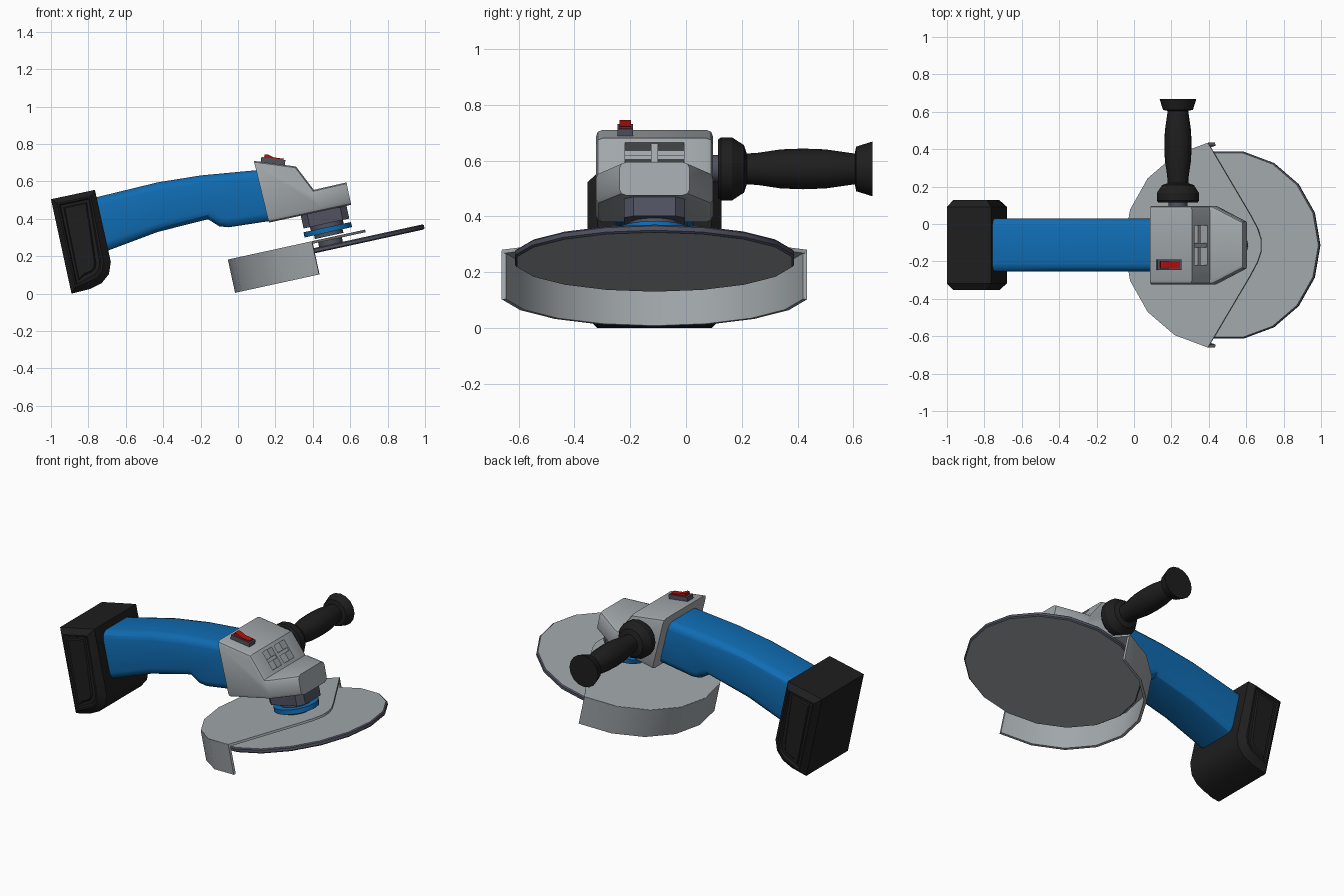
import bpy, bmesh, math
from mathutils import Matrix, Vector

if "Cube" in bpy.data.objects:
    bpy.data.objects.remove(bpy.data.objects["Cube"])

YC = -0.113                                   # centre plane of the tool
TILT = math.radians(12.3)
U = Vector((math.cos(TILT), 0, math.sin(TILT)))


def material(name, rgb):
    m = bpy.data.materials.new(name)
    m.diffuse_color = (*rgb, 1)
    m.use_nodes = True
    m.node_tree.nodes["Principled BSDF"].inputs["Base Color"].default_value = m.diffuse_color
    return m


BLUE = material("blue plastic", (0.005, 0.15, 0.45))
GREY = material("light grey metal", (0.36, 0.39, 0.41))
DARK = material("dark slate metal", (0.08, 0.085, 0.12))
BLACK = material("black rubber", (0.013, 0.013, 0.013))
RED = material("red switch", (0.45, 0.005, 0.005))

SPINDLE = Matrix.Translation((0.5, YC, 0.25)) @ Matrix.Rotation(-TILT, 4, 'Y')
SIDE = Matrix.Translation((0, YC, 0)) @ Matrix.Rotation(math.pi / 2, 4, 'X')


def finish(name, bm, mats, matrix=None):
    if matrix is not None:
        bm.transform(matrix)
    bmesh.ops.recalc_face_normals(bm, faces=bm.faces)
    me = bpy.data.meshes.new(name)
    bm.to_mesh(me)
    bm.free()
    for m in mats:
        me.materials.append(m)
    ob = bpy.data.objects.new(name, me)
    bpy.context.collection.objects.link(ob)
    return ob


def prism_bm(pts, lo, hi, matrix):
    bm = bmesh.new()
    f = bm.faces.new([bm.verts.new((x, y, lo)) for x, y in pts])
    ext = bmesh.ops.extrude_face_region(bm, geom=[f])["geom"]
    bmesh.ops.translate(bm, vec=(0, 0, hi - lo),
                        verts=[g for g in ext if isinstance(g, bmesh.types.BMVert)])
    bm.transform(matrix)
    bmesh.ops.recalc_face_normals(bm, faces=bm.faces)
    return bm


def round_sides(bm, width, segments):
    """Bevel the long outline edges, leaving the two ends of the part crisp."""
    bm.normal_update()
    edges = []
    for e in bm.edges:
        a, b = e.link_faces
        if abs(a.normal.y) < abs(b.normal.y):
            a, b = b, a
        if abs(a.normal.y) > 0.5 > abs(b.normal.y) and abs(b.normal.dot(U)) < 0.95:
            edges.append(e)
    bmesh.ops.bevel(bm, geom=edges, offset=width, segments=segments,
                    profile=0.5, affect='EDGES', clamp_overlap=True)


def lathe(name, prof, n, mats, matrix):
    bm = bmesh.new()
    rings = [[bm.verts.new((r * math.cos(2 * math.pi * i / n), r * math.sin(2 * math.pi * i / n), h))
              for i in range(n)] for r, h in prof]
    for a, b in zip(rings, rings[1:]):
        for i in range(n):
            j = (i + 1) % n
            bm.faces.new((a[i], a[j], b[j], b[i]))
    bm.faces.new(rings[0])
    bm.faces.new(rings[-1])
    return finish(name, bm, mats, matrix)


def box(name, size, mat, matrix):
    bm = bmesh.new()
    bmesh.ops.create_cube(bm, size=1, matrix=Matrix.Diagonal((*size, 1)))
    return finish(name, bm, [mat], matrix)


# Main body grip
body = [(-0.80, 0.505), (-0.43, 0.595), (-0.2, 0.632), (0.12, 0.662), (0.18, 0.39), (-0.05, 0.355),
        (-0.10, 0.36), (-0.16, 0.398), (-0.43, 0.33), (-0.75, 0.21)]
bm = prism_bm(body, -0.142, 0.142, SIDE)
round_sides(bm, 0.045, 3)
finish("body_grip", bm, [BLUE])

# Battery pack with raised, recessed side panels
pack = [(-1.0, 0.505), (-0.765, 0.555), (-0.68, 0.17), (-0.69, 0.105), (-0.73, 0.055),
        (-0.79, 0.025), (-0.89, 0.0)]
bm = prism_bm(pack, -0.205, 0.205, SIDE)
caps = [f for f in bm.faces if abs(f.normal.y) > 0.9]
for thick, depth in ((0.04, 0.036), (0.012, 0), (0.008, -0.012), (0.02, 0), (0.008, 0.008)):
    bmesh.ops.inset_individual(bm, faces=caps, thickness=thick, depth=depth)
finish("battery_pack", bm, [BLACK])

# Gear head, nose narrowed beyond the step
head = [(0.085, 0.71), (0.31, 0.68), (0.405, 0.555), (0.58, 0.595), (0.605, 0.475), (0.165, 0.38)]
bm = prism_bm(head, -0.21, 0.21, SIDE)
bmesh.ops.bisect_plane(bm, geom=bm.verts[:] + bm.edges[:] + bm.faces[:],
                       plane_co=(0.42, 0, 0.558), plane_no=U)
for v in bm.verts:
    if v.co.x > 0.5:
        v.co.y = YC + (v.co.y - YC) * 0.6
round_sides(bm, 0.042, 2)
gear_head = finish("gear_head", bm, [GREY])

# Vent window in the sloped face, with cross bars
VENT = Matrix.Translation((0.357, YC, 0.618)) @ Matrix.Rotation(-math.radians(37), 4, 'Y')
cutter = box("vent_cutter", (0.09, 0.21, 0.115), GREY, VENT)
cutter.hide_render = True
mod = gear_head.modifiers.new("vent", 'BOOLEAN')
mod.operation, mod.solver, mod.object = 'DIFFERENCE', 'EXACT', cutter
bpy.context.view_layer.objects.active = gear_head
bpy.ops.object.modifier_apply(modifier="vent")
bpy.data.objects.remove(cutter)
back = VENT @ Matrix.Translation((-0.025, 0, 0))
box("vent_bar_upright", (0.04, 0.025, 0.12), GREY, back)
box("vent_bar_cross", (0.03, 0.215, 0.02), GREY, back)

# Rocker switch
SWITCH = Matrix.Translation((0.187, -0.218, 0.705)) @ Matrix.Rotation(math.radians(7.6), 4, 'Y')
box("switch_base", (0.13, 0.056, 0.035), DARK, SWITCH)
rocker = [(-0.05, 0), (-0.05, 0.034), (-0.035, 0.036), (0.0, 0.024), (0.055, 0.024), (0.055, 0)]
finish("switch_rocker", prism_bm(rocker, -0.02, 0.02, SWITCH @ Matrix.Rotation(math.pi / 2, 4, 'X')), [RED])

# Spindle stack
a, b, c = 0.125, 0.11, 0.035
neck = [(a, b - c), (a - c, b), (c - a, b), (-a, b - c), (-a, c - b), (c - a, -b), (a - c, -b), (a, c - b)]
finish("spindle_neck", prism_bm(neck, 0.128, 0.21, SPINDLE), [DARK])
lathe("spindle_collar", [(0.09, 0.1), (0.09, 0.13)], 16, [DARK], SPINDLE)
lathe("spindle_ring", [(0.13, 0.08), (0.13, 0.108)], 16, [BLUE], SPINDLE)
lathe("spindle_shaft", [(0.078, 0.06), (0.078, 0.085)], 16, [DARK], SPINDLE)
lathe("spindle_flange", [(0.065, 0.0), (0.065, 0.05)], 16, [DARK], SPINDLE)

# Grinding disc with a dark rim
disc = lathe("grinding_disc", [(0.5, -0.014), (0.507, -0.008), (0.507, 0.008), (0.5, 0.014)],
             18, [GREY, DARK], SPINDLE)
for p in disc.data.polygons:
    p.material_index = 1 if len(p.vertices) == 4 else 0

# Guard: top plate and curved wall
arc = [(math.cos(math.radians(d)), math.sin(math.radians(d))) for d in range(100, 261, 20)]
nose = [(0.134, 0.165), (0.175, 0.09), (0.195, 0.03)]
plate = [(0.555 * x, 0.555 * y) for x, y in arc] + [(x, -y) for x, y in nose] + nose[::-1]
finish("guard_plate", prism_bm(plate, 0.038, 0.052, SPINDLE), [GREY])
wall = [(0.556 * x, 0.556 * y) for x, y in arc] + [(0.54 * x, 0.54 * y) for x, y in arc[::-1]]
finish("guard_wall", prism_bm(wall, -0.13, 0.05, SPINDLE), [GREY])

# Side handle
HANDLE = Matrix.Translation((0.235, 0, 0.57)) @ Matrix.Rotation(-math.pi / 2, 4, 'X')
lathe("handle_stud", [(0.05, 0.07), (0.05, 0.13)], 16, [DARK], HANDLE)
grip = [(0.105, 0.115), (0.113, 0.125), (0.113, 0.165), (0.085, 0.208), (0.055, 0.218), (0.058, 0.26),
        (0.07, 0.34), (0.073, 0.42), (0.07, 0.5), (0.06, 0.57), (0.055, 0.605), (0.08, 0.61), (0.098, 0.668)]
lathe("side_handle", grip, 16, [BLACK], HANDLE)

# Smooth the rounded surfaces, keep real edges sharp
for ob in bpy.context.scene.objects:
    ob.select_set(True)
bpy.context.view_layer.objects.active = gear_head
bpy.ops.object.shade_smooth_by_angle(angle=math.radians(30))
